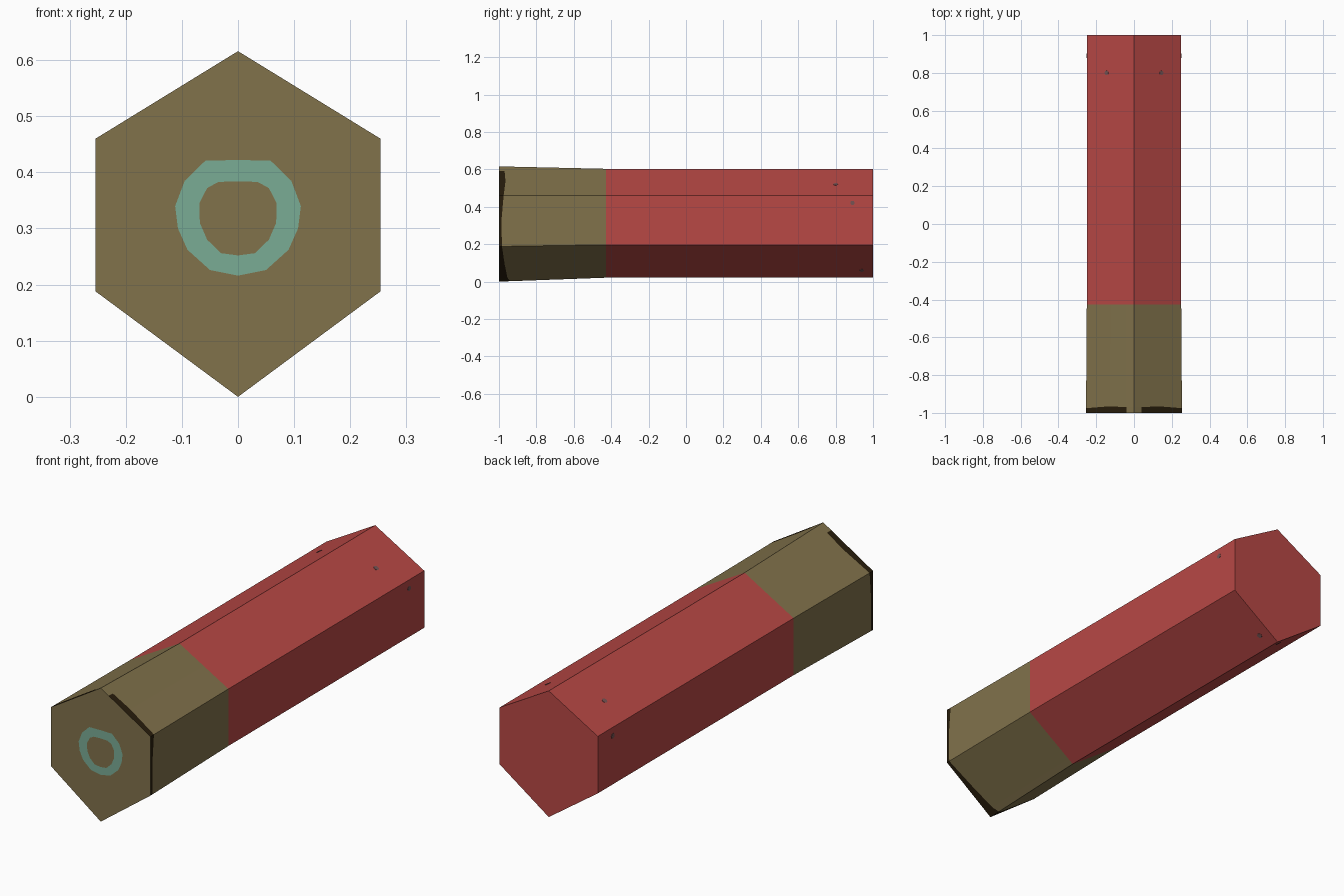
import bpy, bmesh, math
from mathutils import Vector

if "Cube" in bpy.data.objects:
    bpy.data.objects.remove(bpy.data.objects["Cube"])


def material(name, rgb):
    # sRGB 0-255 to linear
    lin = [((c / 255 + 0.055) / 1.055) ** 2.4 if c > 10 else c / 255 / 12.92 for c in rgb]
    m = bpy.data.materials.new(name)
    m.diffuse_color = (*lin, 1)
    m.use_nodes = True
    m.node_tree.nodes["Principled BSDF"].inputs["Base Color"].default_value = m.diffuse_color
    return m


RED = material("red", (184, 72, 69))
OLIVE = material("olive", (129, 114, 75))
TEAL = material("teal", (122, 172, 149))
DARK = material("dark brown", (40, 29, 12))
GREY = material("grey mark", (118, 84, 84))


def finish(name, bm, mats):
    bmesh.ops.recalc_face_normals(bm, faces=bm.faces)
    me = bpy.data.meshes.new(name)
    bm.to_mesh(me)
    bm.free()
    for m in mats:
        me.materials.append(m)
    ob = bpy.data.objects.new(name, me)
    bpy.context.collection.objects.link(ob)
    return ob


# Right half of the six-sided section (x, z), top to bottom
FRONT = [(0, .616), (.254, .46), (.254, .188), (0, 0)]
BACK = [(0, .603), (.25, .46), (.25, .197), (0, .021)]
JOINT = -0.427
# Points along the half section: edge, fraction, depth of dark rim
RIM = [(0, 0, .03), (0, .16, .03), (0, .5, .035), (1, 0, .025), (1, .5, .013),
       (2, 0, .016), (2, .5, .03), (2, .9, .045), (2, 1, .06)]


def section_point(i, y, side):
    e, f, _ = RIM[i]
    t = min(1, (y + 1) / (JOINT + 1))
    a, b = (Vector(FRONT[k]).lerp(Vector(BACK[k]), t) for k in (e, e + 1))
    p = a.lerp(b, f)
    return Vector((p.x * side, y, p.y))


ORDER = [(i, 1) for i in range(len(RIM))] + [(i, -1) for i in range(len(RIM) - 2, 0, -1)]


def ring(bm, depth):
    return [bm.verts.new(section_point(i, depth(i), s)) for i, s in ORDER]


def bridge(bm, a, b):
    n = len(a)
    return [bm.faces.new((a[k], a[(k + 1) % n], b[(k + 1) % n], b[k])) for k in range(n)]


# Front grip with dark rim, plain at the top ridge
bm = bmesh.new()
r0 = ring(bm, lambda i: -1)
r1 = ring(bm, lambda i: -1 + RIM[i][2])
r2 = ring(bm, lambda i: JOINT)
bm.faces.new(r0)
rim = bridge(bm, r0, r1)
for f in rim[1:-1]:
    f.material_index = 1
bridge(bm, r1, r2)
finish("front_grip", bm, [OLIVE, DARK])

# Long red barrel
bm = bmesh.new()
a = ring(bm, lambda i: JOINT)
b = ring(bm, lambda i: 1)
bridge(bm, a, b)
bm.faces.new(b)
finish("barrel", bm, [RED])

# Painted ring on the front face
OUTER = [(0, .216), (.05, .226), (.09, .262), (.107, .30), (.112, .34), (.095, .385), (.058, .421), (0, .422)]
INNER = [(0, .252), (.03, .256), (.055, .28), (.068, .31), (.069, .345), (.055, .372), (.035, .383), (0, .384)]
bm = bmesh.new()


def loop(half):
    pts = half + [(-x, z) for x, z in half[-2:0:-1]]
    return [bm.verts.new((x, -1.001, z)) for x, z in pts]


bridge(bm, loop(OUTER), loop(INNER))
for f in bm.faces:
    f.normal_update()
    if f.normal.y > 0:
        f.normal_flip()
me = bpy.data.meshes.new("front_ring")
bm.to_mesh(me)
bm.free()
me.materials.append(TEAL)
bpy.context.collection.objects.link(bpy.data.objects.new("front_ring", me))

# Small marks near the back end: edge of the section, fraction, y
for e, f, y in [(0, .58, .8), (1, .15, .89), (2, .78, .94)]:
    p, q = Vector(BACK[e]), Vector(BACK[e + 1])
    c, d = p.lerp(q, f), (q - p)
    for side in (1, -1):
        normal = Vector((-d.y * side, 0, d.x)).normalized()
        centre = Vector((c.x * side, y, c.y)) + normal * 0.0005
        bm = bmesh.new()
        bmesh.ops.create_cone(bm, cap_ends=True, segments=8, radius1=.012, radius2=.012, depth=.002)
        bm.transform(normal.to_track_quat('Z', 'Y').to_matrix().to_4x4())
        bmesh.ops.translate(bm, verts=bm.verts, vec=centre)
        finish("barrel_mark", bm, [GREY])
